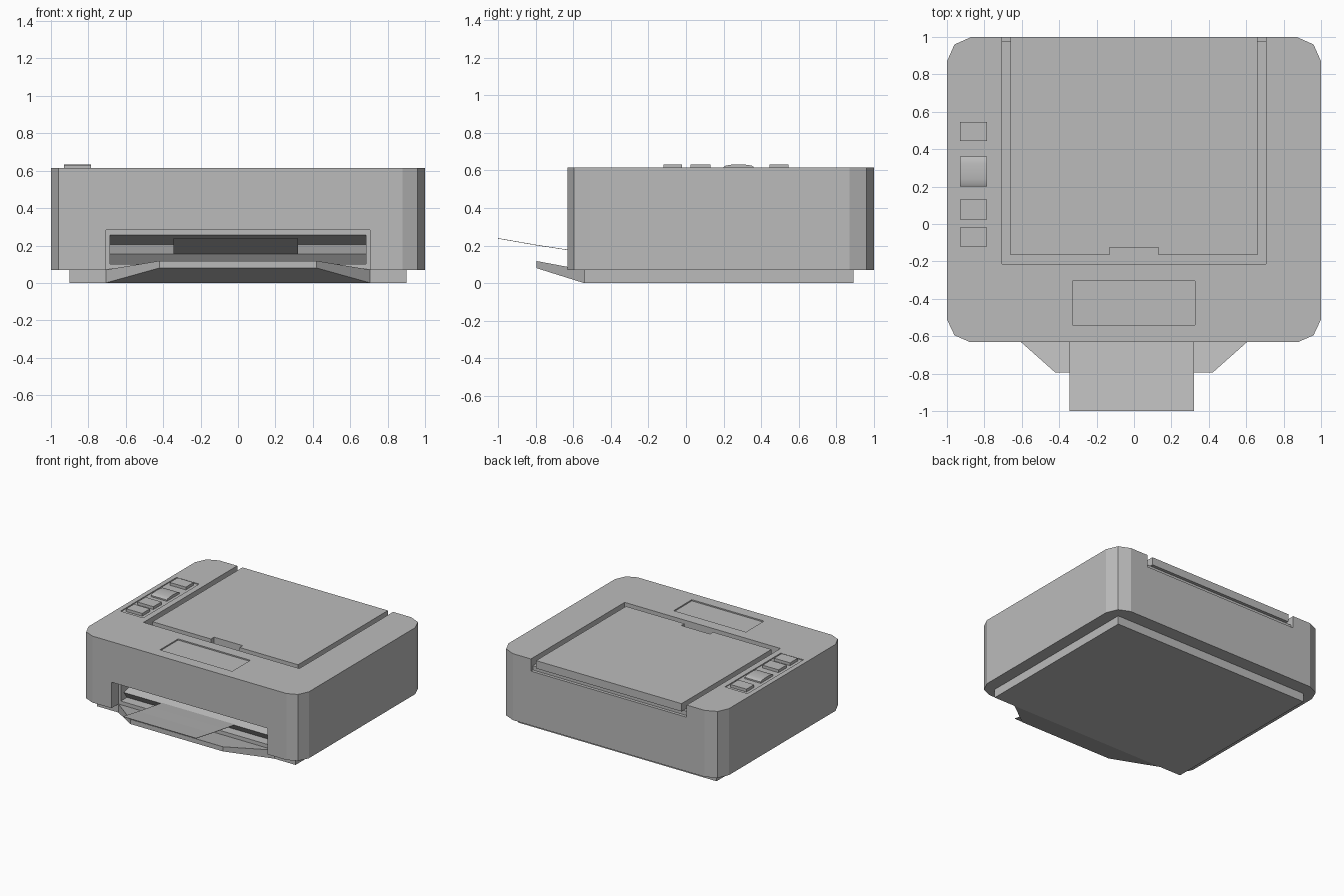
import bpy
import bmesh
import math

if "Cube" in bpy.data.objects:
    bpy.data.objects.remove(bpy.data.objects["Cube"], do_unlink=True)

grey = bpy.data.materials.new("plain grey")
grey.use_nodes = True
grey.diffuse_color = (0.5, 0.5, 0.5, 1)
grey.node_tree.nodes["Principled BSDF"].inputs["Base Color"].default_value = (0.5, 0.5, 0.5, 1)


def finish(name, bm):
    """Turn a bmesh into a named grey object."""
    bmesh.ops.recalc_face_normals(bm, faces=bm.faces)
    mesh = bpy.data.meshes.new(name)
    bm.to_mesh(mesh)
    bm.free()
    mesh.materials.append(grey)
    obj = bpy.data.objects.new(name, mesh)
    bpy.context.collection.objects.link(obj)
    return obj


def prism(name, outline, low, high, axis="z"):
    """Extrude an xy outline along z, or a yz outline along x."""
    def place(p, t):
        return (p[0], p[1], t) if axis == "z" else (t, p[0], p[1])
    bm = bmesh.new()
    face = bm.faces.new([bm.verts.new(place(p, low)) for p in outline])
    moved = bmesh.ops.extrude_face_region(bm, geom=[face])["geom"]
    shift = place((0, 0), high - low)
    bmesh.ops.translate(bm, vec=shift, verts=[v for v in moved if isinstance(v, bmesh.types.BMVert)])
    return finish(name, bm)


def box(name, x0, x1, y0, y1, z0, z1):
    return prism(name, [(x0, y0), (x1, y0), (x1, y1), (x0, y1)], z0, z1)


def cut(target, cutter):
    """Subtract the cutter, then discard it."""
    mod = target.modifiers.new("cut", "BOOLEAN")
    mod.operation = "DIFFERENCE"
    mod.solver = "EXACT"
    mod.object = cutter
    bpy.context.view_layer.objects.active = target
    bpy.ops.object.modifier_apply(modifier=mod.name)
    bpy.data.objects.remove(cutter, do_unlink=True)


# Main housing with faceted corners
half = [(0.87, 1), (0.96, 0.96), (1, 0.87), (1, -0.51), (0.96, -0.595), (0.88, -0.63)]
body = prism("housing", half + [(-x, y) for x, y in reversed(half)], 0.07, 0.615)

# Scanner well, rear hinge notch, shallow top panels
cut(body, box("well_cutter", -0.707, 0.707, -0.215, 1.1, 0.55, 0.7))
cut(body, box("hinge_cutter", -0.707, 0.707, 0.975, 1.1, 0.515, 0.7))
cut(body, box("display_cutter", -0.33, 0.325, -0.54, -0.305, 0.605, 0.7))
cut(body, box("keypad_cutter", -0.96, -0.755, -0.15, 0.575, 0.608, 0.7))

# Front recess and the paper slot behind it
cut(body, box("recess_cutter", -0.707, 0.707, -0.7, -0.54, 0, 0.283))
slot = [(-0.6, 0.255), (-0.54, 0.255), (-0.3, 0.205), (-0.5, 0.155), (-0.46, 0.1), (-0.6, 0.1)]
cut(body, prism("slot_cutter", slot, -0.685, 0.685, "x"))

# Foot under the housing
box("base", -0.9, 0.9, -0.54, 0.89, 0, 0.07)

# Scanner lid with finger notch at the front
lid_half = [(0.66, 1), (0.66, -0.165), (0.13, -0.165), (0.13, -0.125)]
prism("scanner_lid", lid_half + [(-x, y) for x, y in reversed(lid_half)], 0.55, 0.614)

# Output tray, narrowing and rising toward the front
bm = bmesh.new()
sections = [(0.707, -0.54, 0, 0.07), (0.42, -0.795, 0.08, 0.118)]
back, front = [
    [bm.verts.new(p) for p in [(-w, y, lo), (w, y, lo), (w, y, hi), (-w, y, hi)]]
    for w, y, lo, hi in sections
]
bm.faces.new(back)
bm.faces.new(front)
for i in range(4):
    j = (i + 1) % 4
    bm.faces.new([back[i], back[j], front[j], front[i]])
finish("output_tray", bm)

# Thin sheet support rising out of the slot
path = [(-0.47, 0.154), (-0.63, 0.179), (-0.8, 0.205), (-1, 0.24)]
sheet = path + [(y, z - 0.003) for y, z in reversed(path)]
prism("sheet_support", sheet, -0.345, 0.32, "x")

# Flat keys and one domed key
for i, (y0, y1) in enumerate([(0.445, 0.545), (0.025, 0.13), (-0.12, -0.02)]):
    box(f"key_{i + 1}", -0.93, -0.785, y0, y1, 0.605, 0.631)
dome = [(0.28 - 0.08 * math.cos(math.pi * i / 6), 0.619 + 0.013 * math.sin(math.pi * i / 6)) for i in range(7)]
domed = prism("domed_key", [(0.36, 0.605), (0.2, 0.605)] + dome, -0.93, -0.785, "x")
bpy.ops.object.select_all(action="DESELECT")
domed.select_set(True)
bpy.context.view_layer.objects.active = domed
bpy.ops.object.shade_smooth_by_angle(angle=math.radians(40))
